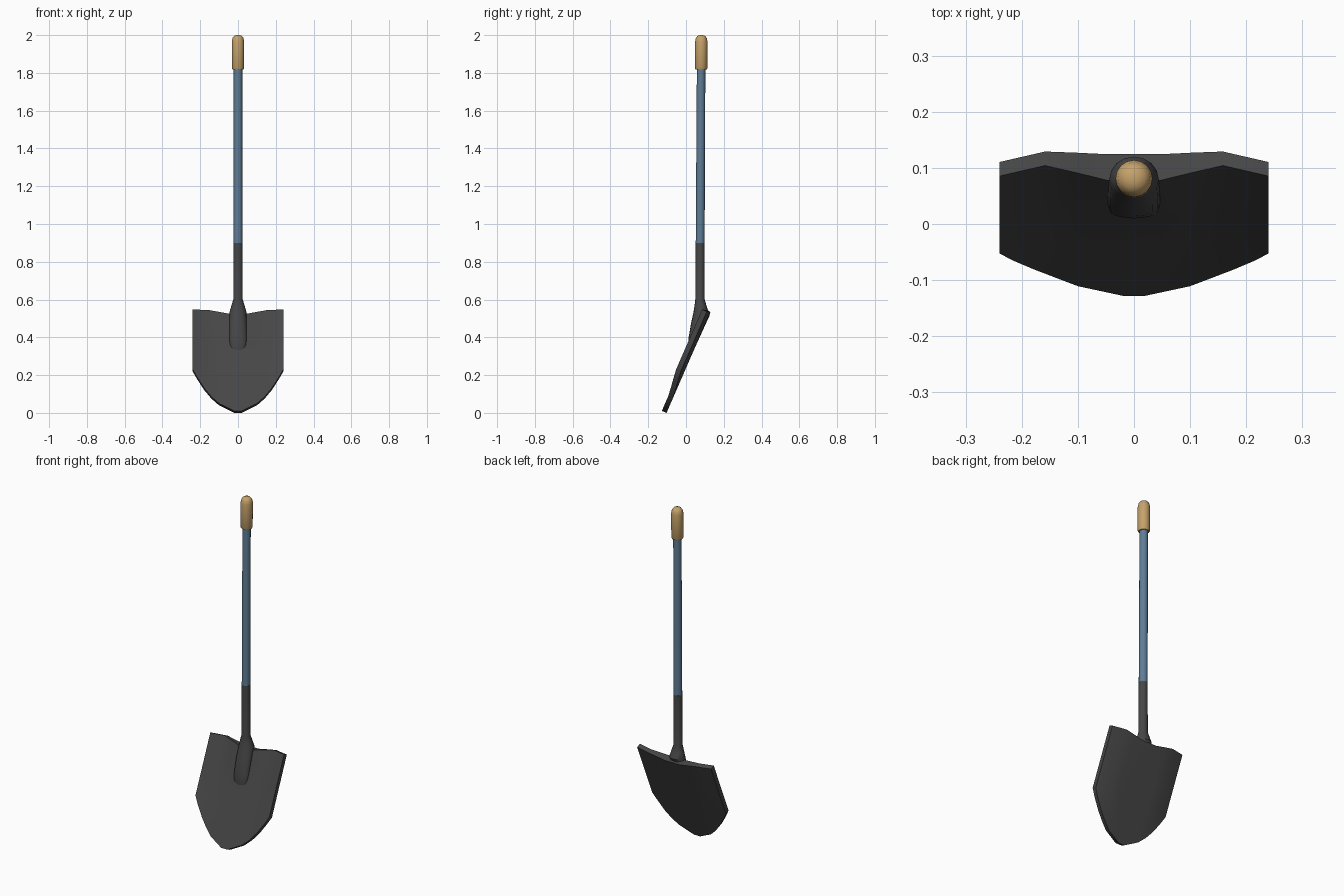
import bpy, bmesh, math

if "Cube" in bpy.data.objects:
    bpy.data.objects.remove(bpy.data.objects["Cube"], do_unlink=True)


def material(name, rgb):
    m = bpy.data.materials.new(name)
    m.use_nodes = True
    m.diffuse_color = (*rgb, 1)
    bsdf = m.node_tree.nodes["Principled BSDF"]
    bsdf.inputs["Base Color"].default_value = (*rgb, 1)
    bsdf.inputs["Roughness"].default_value = 0.6
    return m


STEEL = material("dark steel", (0.062, 0.062, 0.062))
BLUE = material("blue paint", (0.115, 0.205, 0.305))
WOOD = material("tan wood", (0.56, 0.36, 0.145))


def finish(bm, name, mat, angle=35):
    bmesh.ops.recalc_face_normals(bm, faces=bm.faces)
    mesh = bpy.data.meshes.new(name)
    bm.to_mesh(mesh)
    bm.free()
    mesh.materials.append(mat)
    ob = bpy.data.objects.new(name, mesh)
    bpy.context.collection.objects.link(ob)
    bpy.ops.object.select_all(action='DESELECT')
    ob.select_set(True)
    bpy.context.view_layer.objects.active = ob
    bpy.ops.object.shade_smooth_by_angle(angle=math.radians(angle))
    return ob


def loft(name, rings, mat, sides=16):
    """Join elliptical rings given as (z, centre y, radius x, radius y)."""
    bm = bmesh.new()
    loops = []
    for z, cy, rx, ry in rings:
        loops.append([bm.verts.new((rx * math.cos(a), cy + ry * math.sin(a), z))
                      for a in (2 * math.pi * i / sides for i in range(sides))])
    for lo, hi in zip(loops, loops[1:]):
        for i in range(sides):
            j = (i + 1) % sides
            bm.faces.new((lo[i], lo[j], hi[j], hi[i]))
    bm.faces.new(loops[0])
    bm.faces.new(loops[-1])
    return finish(bm, name, mat)


# Steel socket: slim tube that flares and sinks into the front of the blade
loft("socket", [(0.325, 0.020, 0.030, 0.008),
                (0.36, 0.024, 0.043, 0.014),
                (0.40, 0.035, 0.046, 0.021),
                (0.47, 0.056, 0.046, 0.030),
                (0.535, 0.080, 0.044, 0.040),
                (0.565, 0.077, 0.036, 0.032),
                (0.60, 0.074, 0.025, 0.025),
                (0.90, 0.075, 0.024, 0.024)], STEEL)

# Painted shaft, leaning back very slightly
loft("shaft", [(0.895, 0.075, 0.0235, 0.0235),
               (1.83, 0.080, 0.0225, 0.0225)], BLUE)

# Wooden grip with rounded end
loft("grip", [(1.817, 0.080, 0.029, 0.029),
              (1.825, 0.080, 0.033, 0.033),
              (1.965, 0.081, 0.033, 0.033),
              (1.985, 0.081, 0.029, 0.029),
              (1.996, 0.081, 0.020, 0.020),
              (2.0, 0.081, 0.008, 0.008)], WOOD)

# Blade: rows of (height, half width), columns as fractions of half width
ROWS = [(0.0105, 0.02), (0.05, 0.10), (0.085, 0.14), (0.13, 0.178), (0.185, 0.214),
        (0.23, 0.24), (0.34, 0.24), (0.43, 0.24), (0.545, 0.24)]
HALF = [0.2, 0.42, 0.66, 1.0]
COLS = [-u for u in reversed(HALF)] + [0.0] + HALF
TOP_DIP = {0.0: -0.02, 0.2: -0.02, 0.42: -0.01, 0.66: 0.0, 1.0: 0.002}

bm = bmesh.new()
front, back = [], []
for k, (z0, half) in enumerate(ROWS):
    f_row, b_row = [], []
    for u in COLS:
        x = u * half
        z = z0 + (TOP_DIP[abs(u)] if k == len(ROWS) - 1 else 0)
        plane = -0.128 + 0.435 * (z - 0.0105)
        scoop = -0.02 * max(0, (abs(x) - 0.157) / 0.083)
        # Front swells toward the socket near the top
        rise = max(0, min(1, (z0 - 0.34) / 0.2))
        ridge = -0.018 * rise * max(0, min(1, (0.157 - abs(x)) / 0.11))
        f_row.append(bm.verts.new((x, plane + scoop + ridge, z)))
        b_row.append(bm.verts.new((x, plane + scoop + 0.025 - 0.2 * ridge, z - 0.0105)))
    front.append(f_row)
    back.append(b_row)

n, m = len(ROWS), len(COLS)
for grid in (front, back):
    for r in range(n - 1):
        for c in range(m - 1):
            bm.faces.new((grid[r][c], grid[r][c + 1], grid[r + 1][c + 1], grid[r + 1][c]))
# Rim joining front and back
rim = ([(0, c) for c in range(m)] + [(r, m - 1) for r in range(1, n)]
       + [(n - 1, c) for c in range(m - 2, -1, -1)] + [(r, 0) for r in range(n - 2, 0, -1)])
for (r, c), (r2, c2) in zip(rim, rim[1:] + rim[:1]):
    bm.faces.new((front[r][c], front[r2][c2], back[r2][c2], back[r][c]))
finish(bm, "blade", STEEL)
